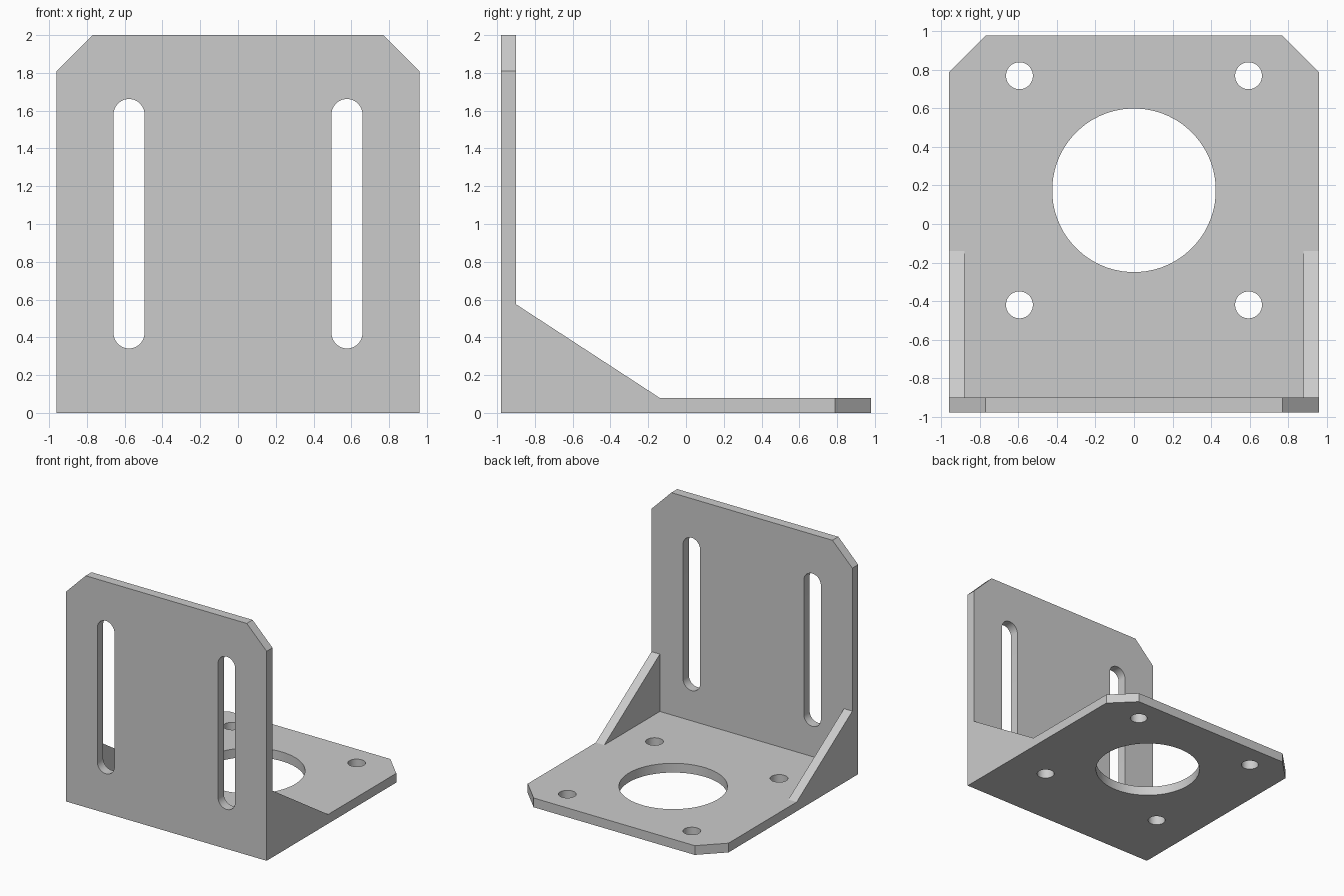
import bpy, bmesh, math
from mathutils import Vector

cube = bpy.data.objects.get("Cube")
if cube:
    bpy.data.objects.remove(cube, do_unlink=True)

GREY = (0.6, 0.6, 0.6, 1)
steel = bpy.data.materials.new("grey_metal")
steel.use_nodes = True
steel.diffuse_color = GREY
steel.node_tree.nodes["Principled BSDF"].inputs["Base Color"].default_value = GREY

W, D, H, T = 0.96, 0.98, 2.0, 0.08   # half width, half depth, height, thickness
CHAMFER_X = 0.77

# Maps from a flat outline (u, v) and a depth w to model space
FLAT = lambda u, v, w: Vector((u, v, w))
UPRIGHT = lambda u, v, w: Vector((u, w, v))
SIDE = lambda u, v, w: Vector((w, u, v))


def prism(name, outline, low, high, place):
    """Extrude a flat outline between two depths."""
    bm = bmesh.new()
    face = bm.faces.new([bm.verts.new(place(u, v, low)) for u, v in outline])
    ext = bmesh.ops.extrude_face_region(bm, geom=[face])
    verts = [g for g in ext["geom"] if isinstance(g, bmesh.types.BMVert)]
    bmesh.ops.translate(bm, verts=verts, vec=place(0, 0, high - low))
    bmesh.ops.recalc_face_normals(bm, faces=bm.faces)
    mesh = bpy.data.meshes.new(name)
    bm.to_mesh(mesh)
    bm.free()
    mesh.materials.append(steel)
    obj = bpy.data.objects.new(name, mesh)
    bpy.context.collection.objects.link(obj)
    return obj


def slot(cx, low, high, r, n):
    """Rounded outline; a plain circle when low equals high."""
    pts = []
    for i in range(n):
        a = 2 * math.pi * (i + 0.5) / n
        pts.append((cx + r * math.cos(a), (high if i < n // 2 else low) + r * math.sin(a)))
    return pts


def plate(start, shoulder, end):
    """Rectangle with its two far corners cut off."""
    return [(-W, start), (W, start), (W, shoulder), (CHAMFER_X, end),
            (-CHAMFER_X, end), (-W, shoulder)]


def combine(target, tool, operation):
    mod = target.modifiers.new(operation.lower(), "BOOLEAN")
    mod.operation, mod.solver, mod.object = operation, "EXACT", tool
    bpy.context.view_layer.objects.active = target
    bpy.ops.object.modifier_apply(modifier=mod.name)
    bpy.data.objects.remove(tool, do_unlink=True)


# Base plate and standing plate
bracket = prism("angle_bracket", plate(-D, 0.79, D), 0, T, FLAT)
combine(bracket, prism("front_plate", plate(0, 1.81, H), -D, T - D, UPRIGHT), "UNION")

# Triangular side gussets
gusset = [(-D, 0), (-0.14, 0), (-0.14, T), (T - D, 0.575), (-D, 0.575)]
for name, low in (("left_gusset", W - T), ("right_gusset", -W)):
    combine(bracket, prism(name, gusset, low, low + T, SIDE), "UNION")

# Large centre bore, bolt holes and adjustment slots
cutters = [prism("centre_bore", slot(0, 0.175, 0.175, 0.425, 64), -T, 2 * T, FLAT)]
for side in (-1, 1):
    for y in (-0.42, 0.77):
        cutters.append(prism("bolt_hole", slot(side * 0.595, y, y, 0.07, 32), -T, 2 * T, FLAT))
    cutters.append(prism("long_slot", slot(side * 0.577, 0.423, 1.58, 0.082, 32),
                         -D - T, 2 * T - D, UPRIGHT))
for cutter in cutters:
    cutter.hide_render = True
    combine(bracket, cutter, "DIFFERENCE")

# Merge coplanar faces, then smooth only the round walls
bm = bmesh.new()
bm.from_mesh(bracket.data)
bmesh.ops.remove_doubles(bm, verts=bm.verts, dist=0.0001)
bmesh.ops.dissolve_limit(bm, angle_limit=math.radians(1), verts=bm.verts, edges=bm.edges)
bm.to_mesh(bracket.data)
bm.free()
bpy.ops.object.select_all(action="DESELECT")
bracket.select_set(True)
bpy.context.view_layer.objects.active = bracket
bpy.ops.object.shade_smooth_by_angle(angle=math.radians(30))
